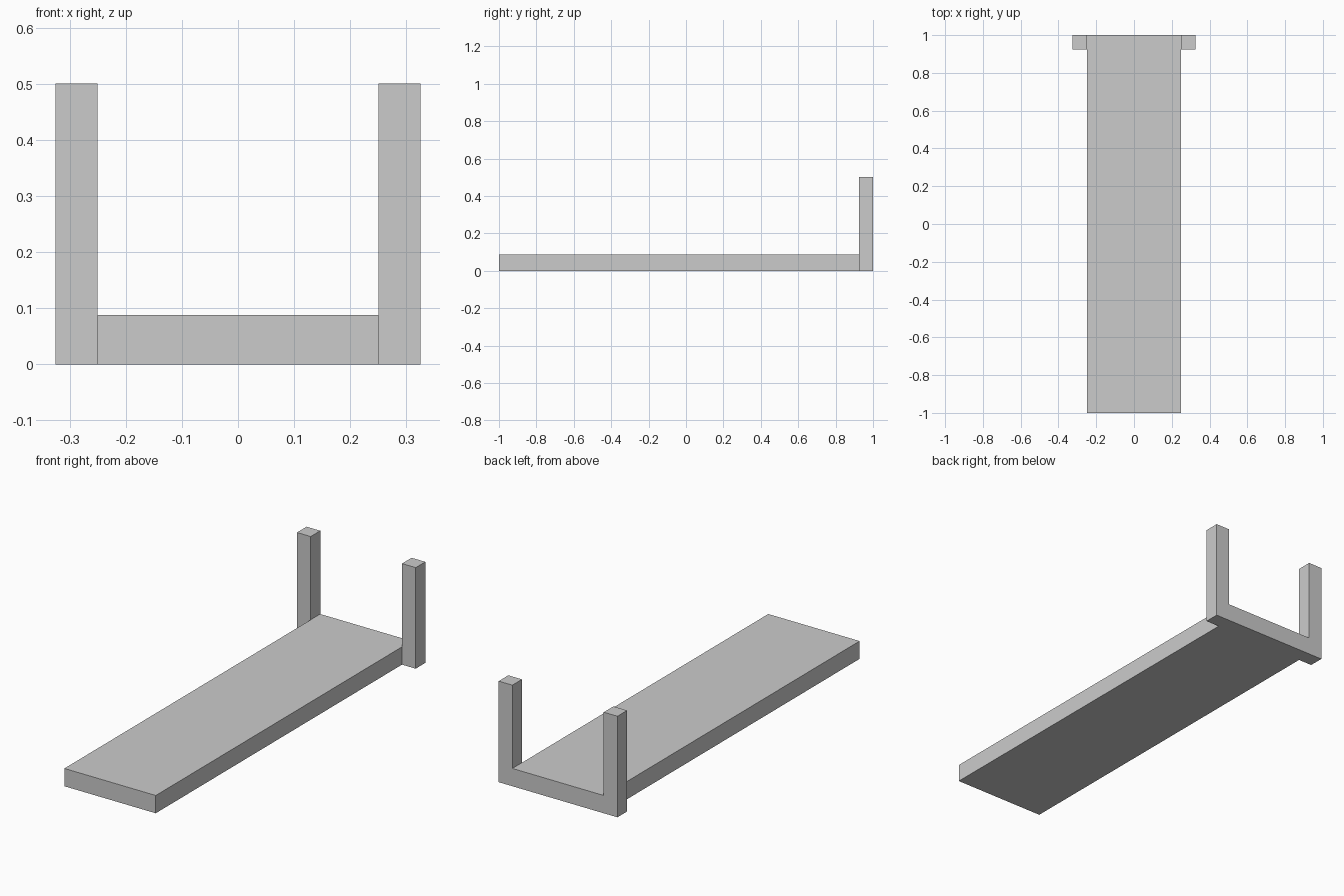
import bpy
import bmesh
from mathutils import Vector

if "Cube" in bpy.data.objects:
    bpy.data.objects.remove(bpy.data.objects["Cube"])


def box(name, low, high):
    """Axis-aligned box between two corners."""
    low, high = Vector(low), Vector(high)
    bm = bmesh.new()
    bmesh.ops.create_cube(bm, size=1)
    bmesh.ops.scale(bm, vec=high - low, verts=bm.verts)
    mesh = bpy.data.meshes.new(name)
    bm.to_mesh(mesh)
    bm.free()
    obj = bpy.data.objects.new(name, mesh)
    obj.location = (low + high) / 2
    bpy.context.collection.objects.link(obj)
    return obj


HALF_WIDTH, POST = 0.25, 0.075

# Long flat deck
box("deck", (-HALF_WIDTH, -1, 0), (HALF_WIDTH, 1, 0.088))

# Upright posts flanking the back end
for side, x in (("left", -HALF_WIDTH - POST), ("right", HALF_WIDTH)):
    box(side + "_post", (x, 1 - POST, 0), (x + POST, 1, 0.5))
